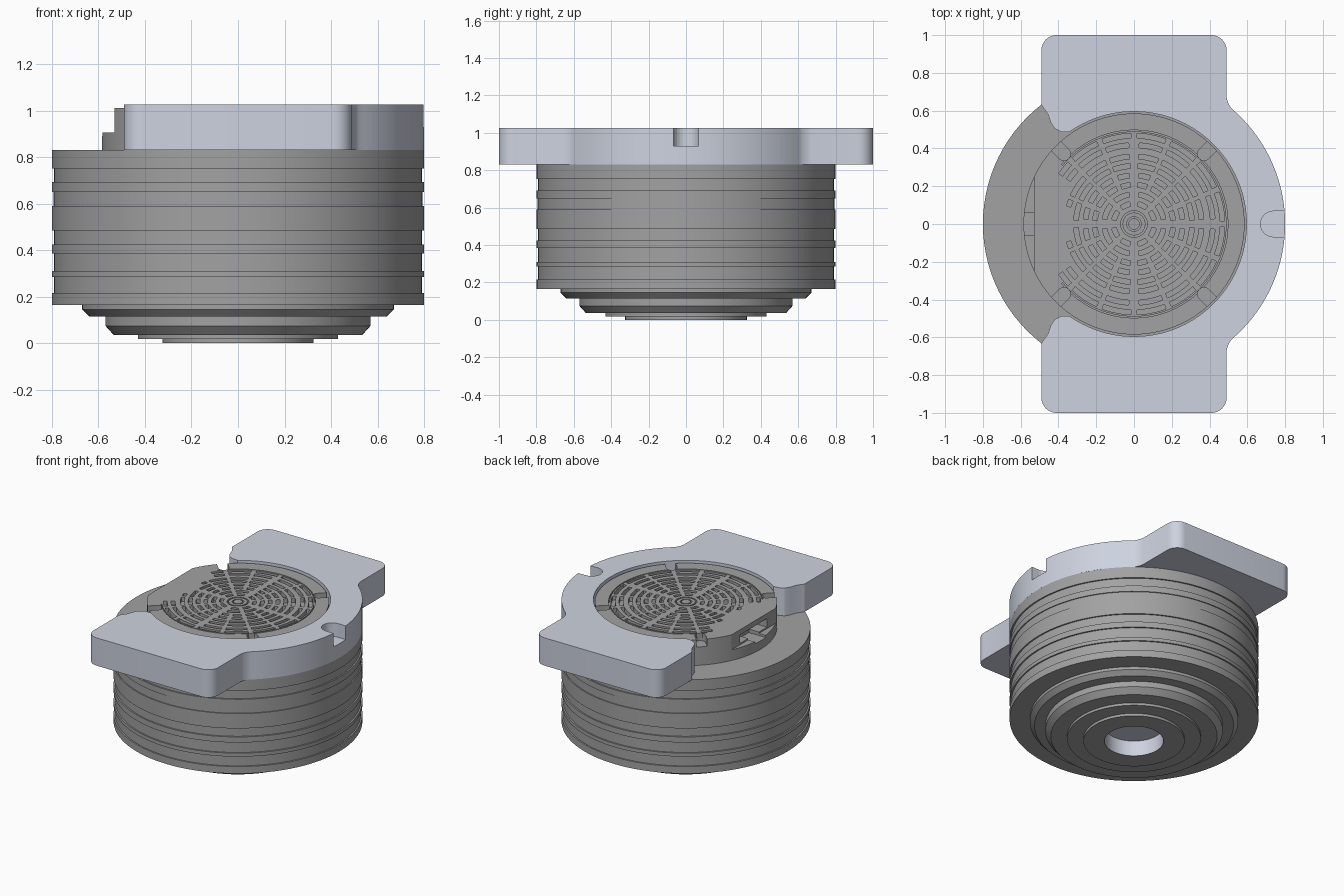
import bpy, bmesh, math
from math import cos, sin, pi, radians
from mathutils import Matrix

if "Cube" in bpy.data.objects:
    bpy.data.objects.remove(bpy.data.objects["Cube"])


def material(name, rgb):
    m = bpy.data.materials.new(name)
    m.diffuse_color = (*rgb, 1)
    m.use_nodes = True
    m.node_tree.nodes["Principled BSDF"].inputs["Base Color"].default_value = m.diffuse_color
    return m


GREY = material("dark_grey", (0.36, 0.36, 0.36))
LIGHT = material("light_metal", (0.61, 0.65, 0.74))


def finish(name, bm, mat=None, smooth=True):
    bmesh.ops.recalc_face_normals(bm, faces=bm.faces)
    me = bpy.data.meshes.new(name)
    bm.to_mesh(me)
    bm.free()
    ob = bpy.data.objects.new(name, me)
    bpy.context.collection.objects.link(ob)
    if mat:
        me.materials.append(mat)
    if smooth:
        bpy.ops.object.select_all(action='DESELECT')
        bpy.context.view_layer.objects.active = ob
        ob.select_set(True)
        bpy.ops.object.shade_smooth_by_angle(angle=radians(25))
    return ob


def lathe(name, profile, mat, n=96):
    bm = bmesh.new()
    rings = []
    for r, z in profile:
        if r == 0:
            rings.append([bm.verts.new((0, 0, z))] * n)
        else:
            rings.append([bm.verts.new((r * cos(2 * pi * i / n), r * sin(2 * pi * i / n), z)) for i in range(n)])
    for a, b in zip(rings, rings[1:]):
        for i in range(n):
            j = (i + 1) % n
            bm.faces.new(dict.fromkeys((a[i], a[j], b[j], b[i])))
    return finish(name, bm, mat)


def prism(name, pts, z0, z1, mat=None, smooth=True):
    bm = bmesh.new()
    f = bm.faces.new([bm.verts.new((x, y, z0)) for x, y in pts])
    ex = bmesh.ops.extrude_face_region(bm, geom=[f])
    bmesh.ops.translate(bm, vec=(0, 0, z1 - z0), verts=[v for v in ex["geom"] if isinstance(v, bmesh.types.BMVert)])
    return finish(name, bm, mat, smooth)


def arc(cx, cy, r, a0, a1, n):
    return [(cx + r * cos(radians(a0 + (a1 - a0) * i / n)), cy + r * sin(radians(a0 + (a1 - a0) * i / n)))
            for i in range(n + 1)]


def cut(target, cutter):
    cutter.hide_render = True
    cutter.hide_set(True)
    m = target.modifiers.new("cut", 'BOOLEAN')
    m.operation, m.solver, m.object = 'DIFFERENCE', 'EXACT', cutter


def u_slot(name, r_in, r_out, half, z0, z1, angle):
    # radial slot with a rounded inner end
    pts = arc(r_in + half, 0, half, 90, 270, 12) + [(r_out, -half), (r_out, half)]
    ob = prism(name, pts, z0, z1, smooth=False)
    ob.data.transform(Matrix.Rotation(radians(angle), 4, 'Z'))
    return ob


# Ribbed round housing with stepped base
bands = [(0.165, 0.215, .80), (0.215, 0.285, .79), (0.285, 0.31, .80), (0.31, 0.385, .79),
         (0.385, 0.425, .80), (0.425, 0.485, .79), (0.485, 0.59, .80), (0.59, 0.65, .793),
         (0.65, 0.692, .80), (0.692, 0.752, .79), (0.752, 0.83, .80)]
profile = [(.19, .11), (.19, 0), (.325, 0), (.325, .018), (.43, .018), (.43, .036), (.535, .036),
           (.57, .075), (.57, .115), (.64, .115), (.67, .145), (.67, .165)]
for z0, z1, r in bands:
    profile += [(r, z0), (r, z1)]
lathe("housing", profile + [(0, .83)], GREY)

# Socket lining in the base
lathe("base_socket", [(.188, .001), (.188, .108), (0, .108)], LIGHT, 64)

# Lid with concentric grille slots pressed into its top
N, TOP = 192, 1.012
slots = [(.03, .038), (.06, .07), (.095, .12), (.145, .17), (.195, .22), (.245, .27), (.295, .32),
         (.345, .37), (.405, .43), (.455, .48), (.49, .497)]


def is_slot(k, r, a):
    a = abs((a + 180) % 360 - 180)
    if k < 2:
        return True
    if k >= 8 and a > 147 or k == 7 and a > 165:
        return False
    if k == 10:
        return a < 140
    step = 45 if k < 4 else 22.5
    off = abs((a + step / 2) % step - step / 2)
    gap = .022 if abs((a + 45) % 90 - 45) < 11 else .013
    return r * radians(off) > gap


radii = [r for s in slots for r in s] + [.585]
bm = bmesh.new()
centre = bm.verts.new((0, 0, TOP))
rings = [[bm.verts.new((r * cos(2 * pi * i / N), r * sin(2 * pi * i / N), TOP)) for i in range(N)] for r in radii]
pressed = []
for i in range(N):
    j = (i + 1) % N
    bm.faces.new((centre, rings[0][i], rings[0][j]))
    for q in range(len(radii) - 1):
        f = bm.faces.new((rings[q][i], rings[q + 1][i], rings[q + 1][j], rings[q][j]))
        if q % 2 == 0 and is_slot(q // 2, radii[q], (i + .5) * 360 / N):
            pressed.append(f)
low = [bm.verts.new((v.co.x, v.co.y, .825)) for v in rings[-1]]
for i in range(N):
    j = (i + 1) % N
    bm.faces.new((rings[-1][i], low[i], low[j], rings[-1][j]))
bm.faces.new(low[::-1])
ex = bmesh.ops.extrude_face_region(bm, geom=pressed)
bmesh.ops.translate(bm, vec=(0, 0, -.03), verts=[v for v in ex["geom"] if isinstance(v, bmesh.types.BMVert)])
bmesh.ops.delete(bm, geom=[f for f in pressed if f.is_valid], context='FACES_ONLY')
lid = finish("grille_lid", bm, GREY)


def box(name, x0, x1, y, z0, z1):
    return prism(name, [(x0, -y), (x1, -y), (x1, y), (x0, y)], z0, z1, smooth=False)


# Flat side, connector opening and rim notches of the lid
cut(lid, box("flat_cutter", -.7, -.53, .4, .905, 1.1))
cut(lid, box("port_cutter", -.7, -.45, .15, .915, .975))
cut(lid, box("port_key_cutter", -.7, -.451, .06, .89, .93))
for a in (45, 135, 225, 315):
    cut(lid, u_slot("notch_cutter", .49, .7, .035, .96, 1.1, a))

# Open mounting bracket with two rectangular ears
half = [(-.345, .486), (-.385, .488), (-.42, .505), (-.44, .535), (-.455, .58), (-.49, .63)]
half += arc(-.41, .92, .08, 180, 90, 8) + arc(.41, .92, .08, 90, 0, 8)
half += [(.49, .67), (.497, .645), (.51, .62)] + arc(0, 0, .80, 49.5, 0, 24)
inner = arc(0, 0, .595, 0, 125.4, 48)
outline = half + [(x, -y) for x, y in half[-2::-1]]
outline += [(x, -y) for x, y in inner[-2:0:-1]] + inner[:-1]
bracket = prism("mounting_bracket", outline, .83, 1.027, LIGHT)
cut(bracket, u_slot("bracket_notch_cutter", .67, .9, .068, .93, 1.1, 0))
